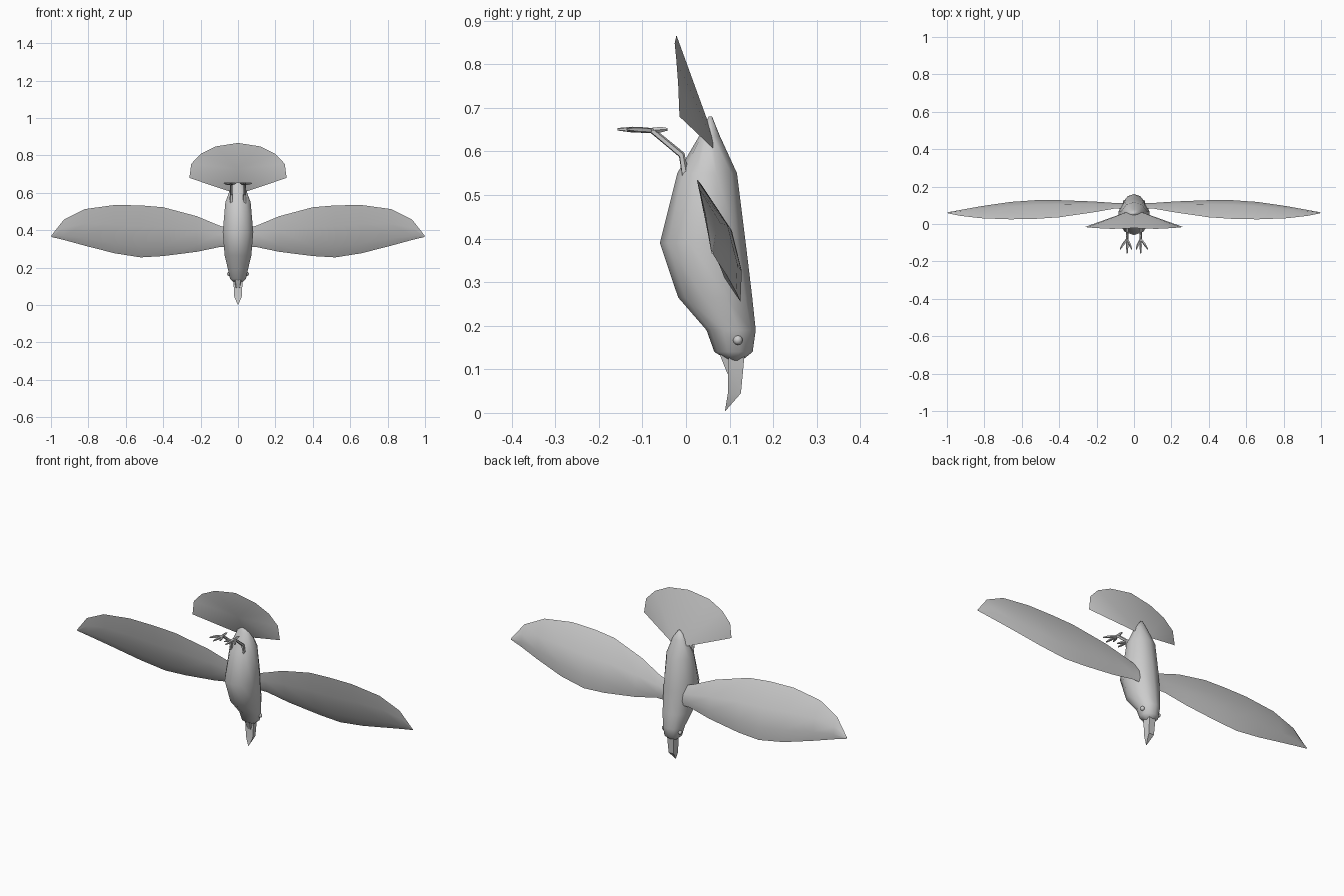
import bpy, bmesh, math
from mathutils import Vector

if "Cube" in bpy.data.objects:
    bpy.data.objects.remove(bpy.data.objects["Cube"])


def make(name, bm, angle=180):
    bmesh.ops.remove_doubles(bm, verts=bm.verts, dist=0.0005)
    bmesh.ops.recalc_face_normals(bm, faces=bm.faces)
    me = bpy.data.meshes.new(name)
    bm.to_mesh(me)
    bm.free()
    for p in me.polygons:
        p.use_smooth = angle > 0
    if 0 < angle < 180:
        me.set_sharp_from_angle(angle=math.radians(angle))
    ob = bpy.data.objects.new(name, me)
    bpy.context.collection.objects.link(ob)
    return ob


def loft(bm, rings):
    rings = [[bm.verts.new(p) for p in r] for r in rings]
    n = len(rings[0])
    for a, b in zip(rings, rings[1:]):
        for i in range(n):
            j = (i + 1) % n
            bm.faces.new((a[i], a[j], b[j], b[i]))
    bm.faces.new(rings[0])
    bm.faces.new(rings[-1])


def ellipse(z, y0, y1, hw, n=10):
    c, r = (y0 + y1) / 2, (y1 - y0) / 2
    return [(hw * math.sin(2 * math.pi * i / n), c + r * math.cos(2 * math.pi * i / n), z)
            for i in range(n)]


def rod(bm, pts, radii, n=5):
    # tapered tube along a polyline
    pts = [Vector(p) for p in pts]
    rings = []
    for i, p in enumerate(pts):
        d = (pts[min(i + 1, len(pts) - 1)] - pts[max(i - 1, 0)]).normalized()
        u = d.cross(Vector((1, 0, 0.3))).normalized()
        v = d.cross(u)
        rings.append([p + radii[i] * (u * math.cos(2 * math.pi * k / n) + v * math.sin(2 * math.pi * k / n))
                      for k in range(n)])
    loft(bm, rings)


# body and head: z, belly y, back y, half width
bm = bmesh.new()
loft(bm, [ellipse(*s) for s in [
    (0.12, 0.098, 0.128, 0.022), (0.14, 0.065, 0.153, 0.045), (0.19, 0.047, 0.160, 0.056),
    (0.265, -0.018, 0.152, 0.075), (0.39, -0.060, 0.137, 0.086), (0.55, -0.020, 0.117, 0.071),
    (0.635, 0.030, 0.078, 0.038), (0.68, 0.052, 0.060, 0.006)]])
make("body", bm)

# beak: upper with hooked tip, short lower
bm = bmesh.new()
loft(bm, [[(-w, y0, z), (w, y0, z), (w * .75, y1, z + dz), (-w * .75, y1, z + dz)]
          for z, dz, y0, y1, w in [(0.14, 0, 0.098, 0.135, 0.025), (0.045, 0, 0.096, 0.126, 0.02),
                                   (0.003, 0.002, 0.089, 0.091, 0.002)]])
make("upper_beak", bm, 30)
bm = bmesh.new()
loft(bm, [[(-w, y1, z), (w, y1, z), (w * .7, y0, z), (-w * .7, y0, z)]
          for z, y0, y1, w in [(0.14, 0.075, 0.105, 0.022), (0.09, 0.095, 0.1, 0.012)]])
make("lower_beak", bm, 30)

# wings: x, leading y z, trailing y z, back bulge, underside bulge
WING = [(0.04, 0.108, 0.31, 0.085, 0.405, 0.014, 0.008),
        (0.10, 0.108, 0.31, 0.083, 0.425, 0.014, 0.008),
        (0.22, 0.116, 0.285, 0.062, 0.475, 0.024, 0.013),
        (0.40, 0.124, 0.262, 0.036, 0.523, 0.034, 0.018),
        (0.52, 0.125, 0.255, 0.028, 0.533, 0.036, 0.018),
        (0.66, 0.115, 0.277, 0.025, 0.535, 0.034, 0.016),
        (0.82, 0.092, 0.318, 0.031, 0.513, 0.024, 0.011),
        (0.93, 0.072, 0.348, 0.044, 0.458, 0.013, 0.006),
        (0.997, 0.062, 0.364, 0.058, 0.373, 0.002, 0.002)]


def wing_ring(s, x, ly, lz, ty, tz, up, dn):
    def at(t, off):
        return (s * x, ly + (ty - ly) * t + off, lz + (tz - lz) * t)
    return [at(0, 0), at(.25, up * .75), at(.6, up), at(1, 0), at(.6, -dn * .9), at(.2, -dn)]


for side, s in (("left", -1), ("right", 1)):
    bm = bmesh.new()
    loft(bm, [wing_ring(s, *w) for w in WING])
    make(side + "_wing", bm, 50)

    # eye
    bm = bmesh.new()
    bmesh.ops.create_uvsphere(bm, u_segments=10, v_segments=6, radius=0.011)
    bmesh.ops.translate(bm, verts=bm.verts, vec=(s * 0.048, 0.119, 0.167))
    make(side + "_eye", bm)

    # leg with flat foot: three front toes and one back toe
    bm = bmesh.new()
    x = s * 0.036
    rod(bm, [(x, 0.0, 0.535), (x, -0.01, 0.592), (x, -0.08, 0.65)], [0.009, 0.008, 0.007])
    for dx, dy in ((0, -0.157), (-0.024, -0.135), (0.038, -0.135), (0, -0.042)):
        mid = (x + s * dx * .6, -0.08 + (dy + 0.08) * .55, 0.65)
        rod(bm, [(x, -0.08, 0.648), mid, (x + s * dx, dy, 0.651)], [0.006, 0.007, 0.003])
    make(side + "_leg", bm, 40)

# fan tail: apex on the rump, cone-like back, nearly flat underside
half = [(0.26, -0.015, 0.68), (0.25, -0.018, 0.755), (0.2, -0.022, 0.808), (0.12, -0.026, 0.848)]
rim = half + [(0, -0.022, 0.867)] + [(-x, y, z) for x, y, z in reversed(half)]
bm = bmesh.new()
top = bm.verts.new((0, 0.078, 0.592))
under = bm.verts.new((0, 0.0, 0.728))
rv = [bm.verts.new(p) for p in rim]
for a, b in zip(rv, rv[1:]):
    bm.faces.new((top, a, b))
    bm.faces.new((under, b, a))
bm.faces.new((under, rv[0], top))
bm.faces.new((under, top, rv[-1]))
make("tail", bm, 50)
